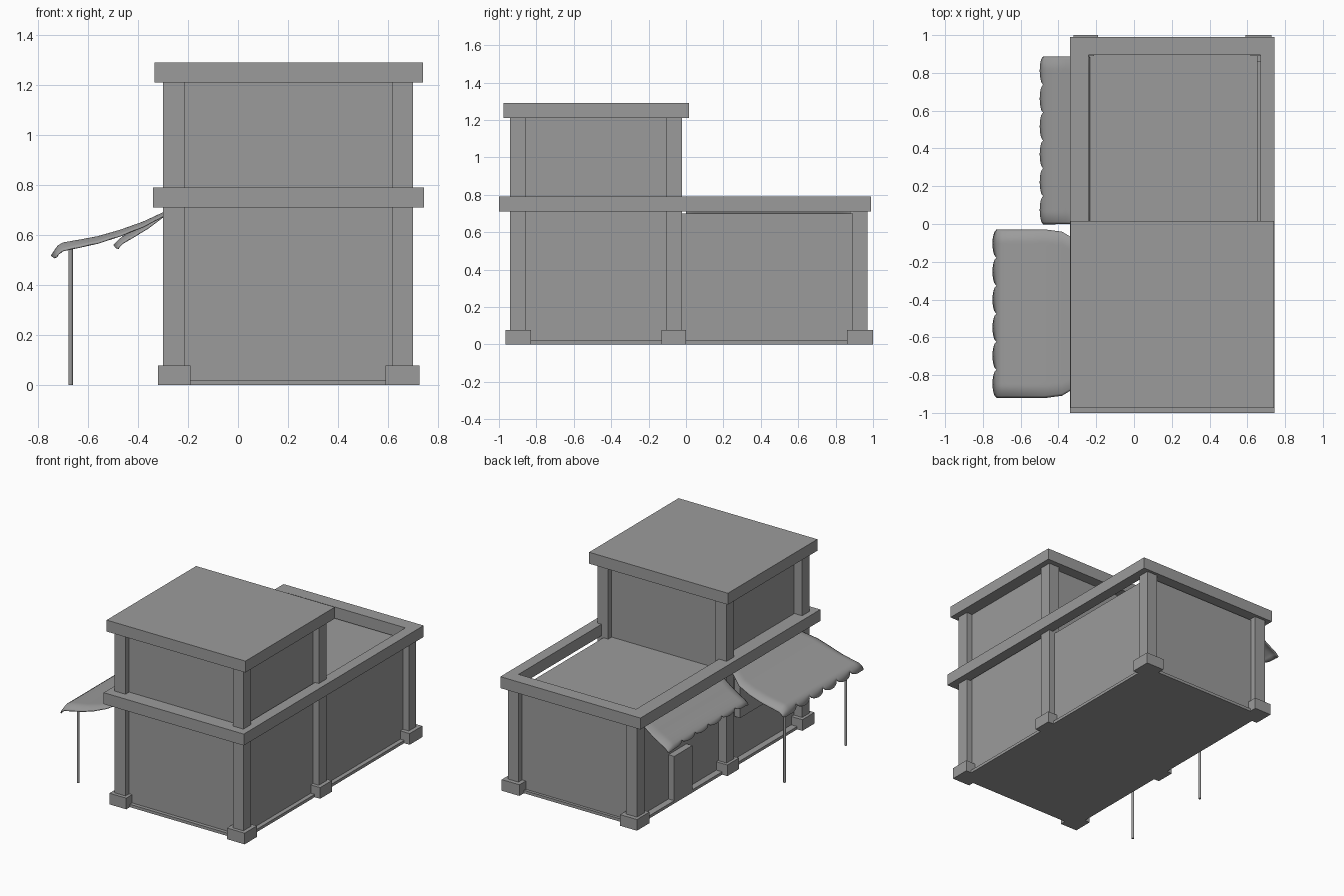
import bpy, bmesh, math

cube = bpy.data.objects.get("Cube")
if cube:
    bpy.data.objects.remove(cube, do_unlink=True)

GREY = (0.33, 0.33, 0.33, 1)
mat = bpy.data.materials.new("plain grey")
mat.use_nodes = True
mat.diffuse_color = GREY
mat.node_tree.nodes["Principled BSDF"].inputs["Base Color"].default_value = GREY


def finish(name, bm):
    bmesh.ops.recalc_face_normals(bm, faces=bm.faces)
    mesh = bpy.data.meshes.new(name)
    bm.to_mesh(mesh)
    bm.free()
    mesh.materials.append(mat)
    ob = bpy.data.objects.new(name, mesh)
    bpy.context.collection.objects.link(ob)
    return ob


def box(name, xs, ys, zs):
    bm = bmesh.new()
    bmesh.ops.create_cube(bm, size=1)
    for v in bm.verts:
        v.co = [r[0] + (c + 0.5) * (r[1] - r[0]) for c, r in zip(v.co, (xs, ys, zs))]
    return finish(name, bm)


def ring(name, xs, ys, inner_x, inner_y, zs):
    """Rectangular frame with a hole through it."""
    bm = bmesh.new()
    loops = []
    for z in zs:
        for rx, ry in ((xs, ys), (inner_x, inner_y)):
            loops.append([bm.verts.new((x, y, z)) for x, y in
                          ((rx[0], ry[0]), (rx[1], ry[0]), (rx[1], ry[1]), (rx[0], ry[1]))])
    lo_out, lo_in, hi_out, hi_in = loops
    for a, b in ((lo_out, lo_in), (hi_out, hi_in), (lo_out, hi_out), (lo_in, hi_in)):
        for i in range(4):
            j = (i + 1) % 4
            bm.faces.new((a[i], a[j], b[j], b[i]))
    return finish(name, bm)


# Building body
WALL_X = (-0.235, 0.655)
box("floor_slab", (-0.28, 0.685), (-0.925, 0.95), (0, 0.02))
box("lower_walls", WALL_X, (-0.90, 0.93), (0.01, 0.70))
box("upper_walls", WALL_X, (-0.90, -0.06), (0.69, 1.22))
ring("parapet", (-0.34, 0.745), (-1.0, 0.99), (-0.24, 0.67), (-0.895, 0.895), (0.71, 0.79))
box("upper_roof", (-0.335, 0.74), (-0.975, 0.015), (1.21, 1.29))

# Pillars with footings
sides = {"right": ((-0.30, -0.213), (-0.32, -0.19)),
         "left": ((0.618, 0.70), (0.59, 0.727))}
rows = {"front": ((-0.94, -0.857), (-0.965, -0.83), 1.215),
        "middle": ((-0.105, -0.022), (-0.13, 0.0), 1.215),
        "back": ((0.89, 0.97), (0.86, 1.0), 0.715)}
for side, (px, fx) in sides.items():
    for row, (py, fy, top) in rows.items():
        box(f"{row}_{side}_pillar", px, py, (0.02, top))
        box(f"{row}_{side}_footing", fx, fy, (0, 0.078))

# Door and window on the awning side
box("door", (-0.28, -0.23), (0.33, 0.53), (0.01, 0.33))
box("window", (-0.28, -0.23), (-0.75, -0.2), (0.32, 0.58))


def awning(name, profile, y0, y1, droop, pinch, lobes=6):
    """Cloth sheet along a profile, sagging at both ends, with a scalloped hem."""
    bm = bmesh.new()
    steps = lobes * 12
    mid, half = (y0 + y1) / 2, (y1 - y0) / 2
    grid = []
    for i, (x, z) in enumerate(profile):
        line = []
        for s in range(steps + 1):
            t = 2 * s / steps - 1
            px, pz = x, z
            if i == len(profile) - 1:
                f = 0.2 + 0.8 * math.sqrt(abs(math.sin(math.pi * lobes * s / steps)))
                qx, qz = profile[i - 1]
                px, pz = qx + (x - qx) * f, qz + (z - qz) * f
            end = max(0, (abs(t) - 0.85) / 0.15)
            width = half - pinch * max(0, (x + 0.40) / 0.1)
            fall = droop * end ** 2 * (i / (len(profile) - 1)) ** 0.5
            line.append(bm.verts.new((px, mid + t * width, pz - fall)))
        grid.append(line)
    for a, b in zip(grid, grid[1:]):
        for s in range(steps):
            bm.faces.new((a[s], a[s + 1], b[s + 1], b[s]))
    for f in bm.faces:
        f.smooth = True
    ob = finish(name, bm)
    mod = ob.modifiers.new("thickness", "SOLIDIFY")
    mod.thickness = 0.006
    mod.offset = 0
    return ob


# Awnings
awning("front_awning",
       [(-0.235, 0.715), (-0.30, 0.687), (-0.38, 0.650), (-0.47, 0.618), (-0.56, 0.592),
        (-0.64, 0.577), (-0.70, 0.567), (-0.72, 0.555), (-0.747, 0.515)],
       -0.92, -0.03, 0.035, 0.06)
awning("back_awning",
       [(-0.235, 0.71), (-0.30, 0.685), (-0.36, 0.645), (-0.42, 0.612), (-0.46, 0.592),
        (-0.475, 0.58), (-0.497, 0.558)],
       0.0, 0.885, 0.03, 0.0)

# Awning poles
for label, y in (("front", -0.81), ("back", -0.134)):
    bm = bmesh.new()
    bmesh.ops.create_cone(bm, cap_ends=True, segments=12, radius1=0.009, radius2=0.009, depth=0.565)
    bmesh.ops.translate(bm, vec=(-0.67, y, 0.2825), verts=bm.verts)
    pole = finish(f"{label}_awning_pole", bm)
    for poly in pole.data.polygons:
        poly.use_smooth = len(poly.vertices) == 4
